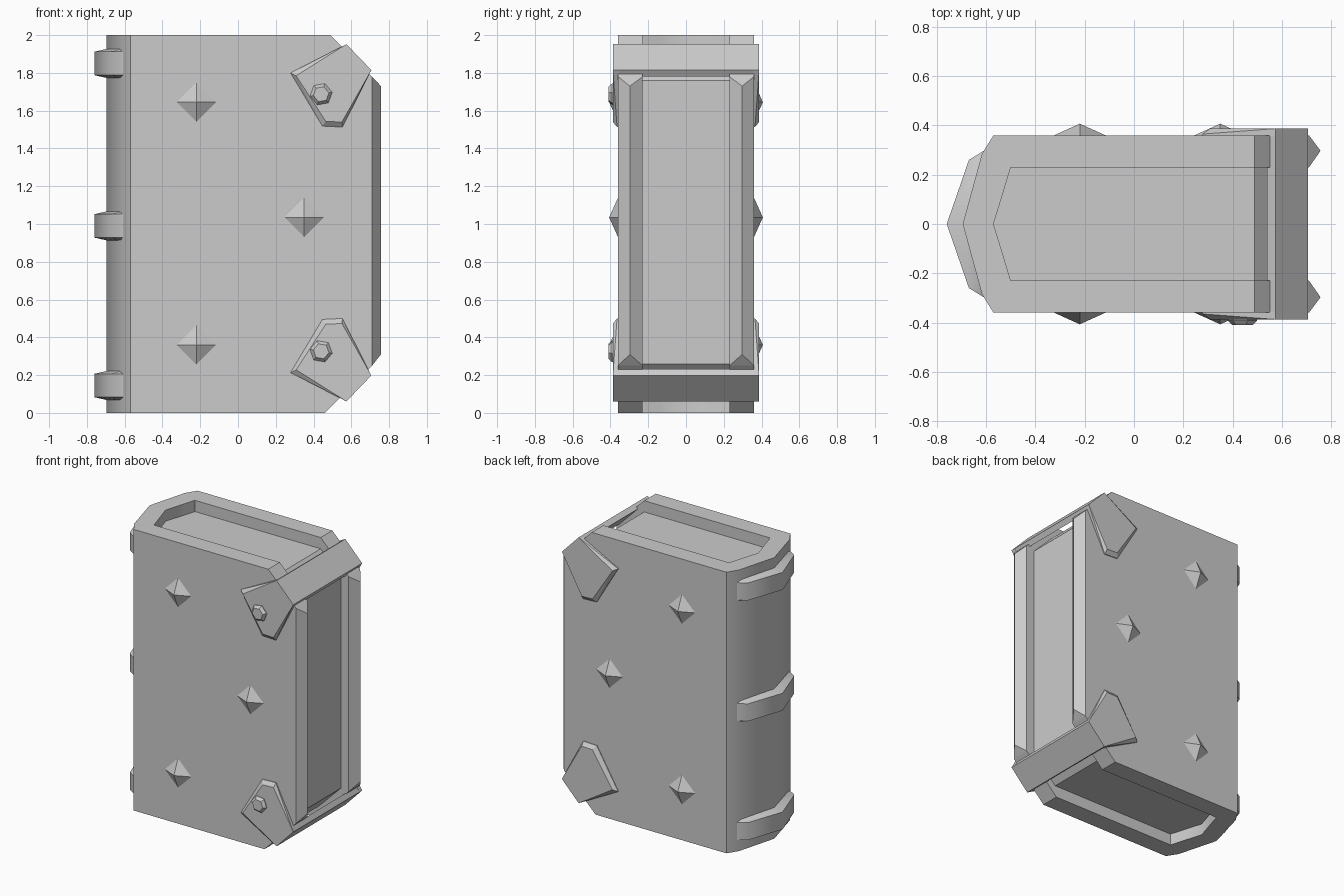
import bpy
import bmesh
import math

cube = bpy.data.objects.get("Cube")
if cube:
    bpy.data.objects.remove(cube, do_unlink=True)

grey = bpy.data.materials.new("plain grey")
grey.use_nodes = True
grey.diffuse_color = (0.6, 0.6, 0.6, 1)
grey.node_tree.nodes["Principled BSDF"].inputs["Base Color"].default_value = (0.6, 0.6, 0.6, 1)


def finish(name, bm, smooth=False):
    bmesh.ops.recalc_face_normals(bm, faces=bm.faces)
    mesh = bpy.data.meshes.new(name)
    bm.to_mesh(mesh)
    bm.free()
    mesh.materials.append(grey)
    obj = bpy.data.objects.new(name, mesh)
    bpy.context.collection.objects.link(obj)
    if smooth:
        bpy.ops.object.select_all(action="DESELECT")
        obj.select_set(True)
        bpy.context.view_layer.objects.active = obj
        bpy.ops.object.shade_smooth_by_angle(angle=math.radians(42))
    return obj


def hull(name, points):
    """Convex solid around the given points."""
    bm = bmesh.new()
    for p in points:
        bm.verts.new(p)
    bmesh.ops.convex_hull(bm, input=bm.verts)
    bmesh.ops.delete(bm, geom=[v for v in bm.verts if not v.link_faces], context="VERTS")
    bmesh.ops.dissolve_limit(bm, angle_limit=0.01, verts=bm.verts, edges=bm.edges)
    return finish(name, bm)


def sweep(name, sections):
    """Skin of quads through four-point sections, closed at both ends."""
    bm = bmesh.new()
    rings = [[bm.verts.new(p) for p in s] for s in sections]
    for a, b in zip(rings, rings[1:]):
        for i in range(4):
            j = (i + 1) % 4
            bm.faces.new((a[i], a[j], b[j], b[i]))
    bm.faces.new(rings[0])
    bm.faces.new(rings[-1])
    return finish(name, bm, smooth=True)


def at_y(profile, y):
    return [(x, y, z) for x, z in profile]


def mirrored(pairs):
    """Continue inner/outer pairs across y = 0."""
    return pairs + [((a, -b), (c, -d)) for (a, b), (c, d) in pairs[-2::-1]]


# Cover boards with clipped corners and a ridged fore edge
board = [(-0.5, 0), (0.46, 0), (0.71, 0.25), (0.71, 1.78), (0.49, 2), (-0.5, 2)]
for side, label in ((-1, "front"), (1, "back")):
    ridge = [(0.757, side * 0.297, z) for z in (0.31, 1.73)]
    hull(label + "_cover", at_y(board, side * 0.23) + at_y(board, side * 0.36) + ridge)

# Rounded spine
spine = mirrored([((-0.5, 0.23), (-0.5, 0.36)), ((-0.505, 0.214), (-0.57, 0.36)),
                  ((-0.527, 0.14), (-0.617, 0.285)), ((-0.57, 0), (-0.695, 0))])
sweep("spine", [[(*i, 0), (*i, 2), (*o, 2), (*o, 0)] for i, o in spine])

# Page block, recessed on three sides
pages = [(-0.5, 0.08), (0.47, 0.08), (0.65, 0.26), (0.65, 1.76), (0.49, 1.92), (-0.5, 1.92)]
hull("pages", at_y(pages, -0.23) + at_y(pages, 0.23)
     + [(-0.57, 0, 0.08), (-0.57, 0, 1.92)])

# Spine bands, narrower on the outside
band = mirrored([((-0.59, 0.29), (-0.605, 0.3)), ((-0.615, 0.26), (-0.67, 0.26)),
                 ((-0.69, 0), (-0.76, 0))])
for n, z in enumerate((0.145, 0.99, 1.85)):
    sweep(f"spine_band_{n + 1}",
          [[(*i, z - 0.078), (*i, z + 0.078), (*o, z + 0.062), (*o, z - 0.062)]
           for i, o in band])

# Pyramid studs on both boards
R = 0.115
for side, label in ((-1, "front"), (1, "back")):
    for n, (x, z) in enumerate(((-0.22, 0.36), (0.35, 1.035), (-0.22, 1.645))):
        base = [(x - R, z), (x, z - R), (x + R, z), (x, z + R)]
        hull(f"{label}_stud_{n + 1}", at_y(base, side * 0.355) + [(x, side * 0.407, z)])

# Corner guards: a strap across the fore edge, a plate on each board, a bolt in front
plate_base = [(0.574, 1.952), (0.706, 1.815), (0.553, 1.513),
              (0.447, 1.518), (0.278, 1.8), (0.4, 1.825)]
plate_face = [(0.574, 1.952), (0.706, 1.815), (0.55, 1.54),
              (0.465, 1.543), (0.308, 1.785), (0.425, 1.808)]
strap = [(0.574, 1.952), (0.706, 1.815), (0.686, 1.78), (0.54, 1.928)]
for label, flip in (("top", False), ("bottom", True)):
    def place(profile):
        return [(x, 2.013 - z) for x, z in profile] if flip else profile

    hull(label + "_corner_strap", at_y(place(strap), -0.387) + at_y(place(strap), 0.387))
    for side, face in ((-1, "front"), (1, "back")):
        hull(f"{label}_{face}_corner_plate", at_y(place(plate_base), side * 0.355)
             + at_y(place(plate_base), side * 0.365) + at_y(place(plate_face), side * 0.387))

    def hexagon(r):
        return place([(0.44 + r * math.cos(a), 1.687 + r * math.sin(a))
                      for a in (math.radians(60 * k + 10) for k in range(6))])

    hull(label + "_bolt", at_y(hexagon(0.06), -0.38) + at_y(hexagon(0.06), -0.392)
         + at_y(hexagon(0.042), -0.41))
